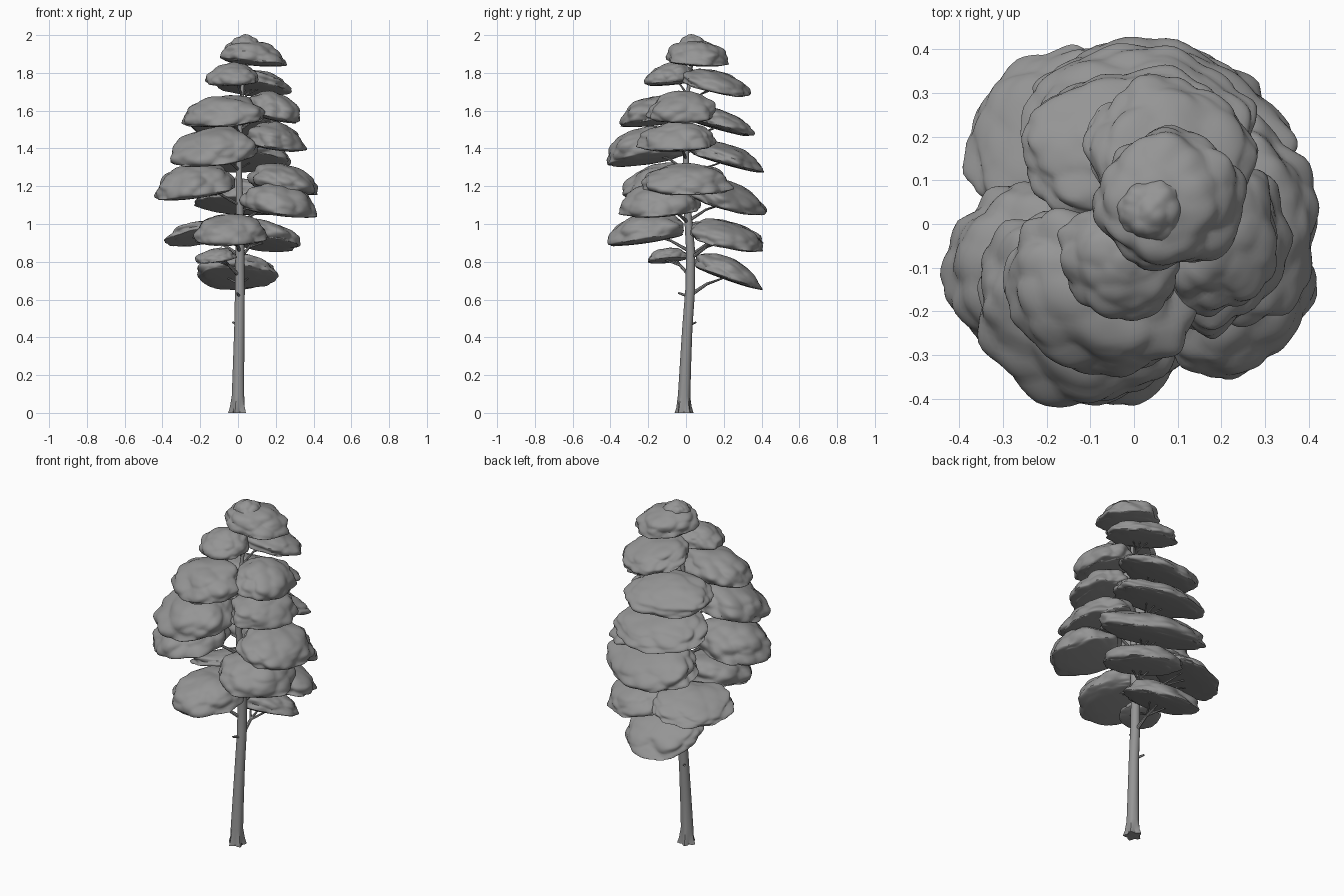
import bpy, bmesh, math
from mathutils import Vector, noise

cube = bpy.data.objects.get("Cube")
if cube:
    bpy.data.objects.remove(cube, do_unlink=True)

gray = bpy.data.materials.new("matte gray")
gray.use_nodes = True
gray.diffuse_color = (0.3, 0.3, 0.3, 1)
gray.node_tree.nodes["Principled BSDF"].inputs["Base Color"].default_value = (0.3, 0.3, 0.3, 1)


def finish(bm, name, angle):
    mesh = bpy.data.meshes.new(name)
    bm.to_mesh(mesh)
    bm.free()
    mesh.materials.append(gray)
    obj = bpy.data.objects.new(name, mesh)
    bpy.context.collection.objects.link(obj)
    bpy.ops.object.select_all(action='DESELECT')
    obj.select_set(True)
    bpy.context.view_layer.objects.active = obj
    bpy.ops.object.shade_smooth_by_angle(angle=math.radians(angle))


def tube(bm, path, radii, sides=8, flare=0.0):
    """Sweep a round section along a path, with root lobes near the ground."""
    rings = []
    for i, p in enumerate(path):
        along = (path[min(i + 1, len(path) - 1)] - path[max(i - 1, 0)]).normalized()
        u = along.cross(Vector((0, 1, 0.01))).normalized()
        w = along.cross(u)
        ring = []
        for k in range(sides):
            a = math.tau * k / sides
            r = radii[i] * (1 + flare * math.cos(5 * a) * max(0, 1 - p.z / 0.08))
            ring.append(bm.verts.new(p + r * (math.cos(a) * u + math.sin(a) * w)))
        rings.append(ring)
    for a, b in zip(rings, rings[1:]):
        for k in range(sides):
            n = (k + 1) % sides
            bm.faces.new((a[k], a[n], b[n], b[k]))
    bm.faces.new(rings[0][::-1])
    bm.faces.new(rings[-1])
    bmesh.ops.recalc_face_normals(bm, faces=bm.faces)


# Trunk: gently bent, flared at the roots
TRUNK = [(0, -.01, 0, .042), (0, -.01, .03, .037), (0, -.01, .09, .033), (.003, -.003, .25, .03),
         (.007, .007, .45, .027), (.01, .022, .65, .026), (.01, .025, .85, .024),
         (.01, .01, 1.05, .02), (.005, 0, 1.25, .017), (.01, 0, 1.5, .013),
         (.025, .015, 1.75, .009), (.04, .04, 1.95, .004)]
bm = bmesh.new()
tube(bm, [Vector(t[:3]) for t in TRUNK], [t[3] for t in TRUNK], 20, 0.25)
finish(bm, "trunk", 40)


def trunk_at(z):
    for a, b in zip(TRUNK, TRUNK[1:]):
        if a[2] <= z <= b[2]:
            return Vector(a[:3]).lerp(Vector(b[:3]), (z - a[2]) / (b[2] - a[2]))
    return Vector(TRUNK[-1][:3])


def foliage_pad(name, seed, x, y, low, high, radial, across, slope):
    """Billowy dome with a flattened underside, drooping away from the trunk."""
    bm = bmesh.new()
    bmesh.ops.create_icosphere(bm, subdivisions=5, radius=1)
    out = Vector((x, y, 0)).normalized()
    side = Vector((-out.y, out.x, 0))
    droop = slope * radial
    dome = (high - low - droop) / 1.15
    base = Vector((x, y, low + 0.9 * droop + 0.22 * dome))
    shift = Vector((seed * 7.3, seed * 3.1, seed * 5.7))
    for v in bm.verts:
        d = v.co.copy()
        puff = noise.voronoi(d * 1.9 + shift)[0][0]
        r = 1.1 - 0.2 * puff + 0.12 * noise.noise(d * 1.5 + shift) + 0.03 * noise.noise(d * 4 + shift)
        flat = (out * d.x * radial + side * d.y * across) * r
        if d.z > 0:
            lift = dome * (0.4 + 0.55 * r) * d.z
        else:
            lift = -0.28 * dome * math.sqrt(-d.z)
        v.co = base + flat + Vector((0, 0, lift - slope * flat.dot(out)))
    finish(bm, name, 45)


def branch(name, x, y, low, high):
    """Limb that leaves the trunk, sweeps out and forks below a pad."""
    tip = Vector((x, y, low + 0.4 * (high - low)))
    start = trunk_at(tip.z - 0.1)
    bend = start.lerp(tip, 0.45) + Vector((0, 0, 0.015))
    thick = 0.014 - 0.004 * tip.z
    bm = bmesh.new()
    tube(bm, [start, start.lerp(bend, .5), bend, tip], [thick, thick * .85, thick * .7, thick * .3])
    side = (tip - start).cross(Vector((0, 0, 1))) * 0.35
    for s in (-1, 1):
        end = tip + side * s
        tube(bm, [bend, bend.lerp(end, .5), end], [thick * .6, thick * .45, thick * .2], 6)
    finish(bm, name, 40)


# Pads: centre x, centre y, bottom, top, half width outward, half width across, droop
PADS = [
    (0, .22, .65, .83, .18, .21, .35), (-.12, -.1, .79, .87, .1, .11, .15),
    (-.04, -.21, .88, 1.06, .2, .19, .15), (.12, .21, .85, 1.02, .18, .21, .25),
    (-.19, .21, .88, 1.01, .17, .21, .3),
    (.22, -.14, 1.03, 1.22, .19, .21, .15), (.06, .22, 1.04, 1.23, .18, .3, .3),
    (-.23, -.12, 1.12, 1.32, .2, .21, .15), (.24, .0, 1.15, 1.32, .18, .23, .15),
    (-.13, -.2, 1.3, 1.51, .2, .25, .2), (.01, .21, 1.27, 1.43, .19, .26, .28),
    (.2, -.05, 1.38, 1.54, .14, .2, .15),
    (-.08, -.16, 1.51, 1.68, .18, .22, .15), (.19, -.02, 1.53, 1.7, .14, .18, .2),
    (-.02, .18, 1.46, 1.61, .17, .24, .28),
    (-.03, -.08, 1.73, 1.85, .13, .14, .1), (.08, .16, 1.67, 1.81, .17, .19, .25),
    (.08, .055, 1.83, 1.97, .165, .165, .12),
]
for i, (x, y, low, high, radial, across, slope) in enumerate(PADS):
    foliage_pad(f"foliage_pad_{i + 1}", i + 1, x, y, low, high, radial, across, slope)
    branch(f"branch_{i + 1}", x, y, low, high)
foliage_pad("foliage_tip", 31, .04, .035, 1.89, 2.0, .085, .085, 0)

# Broken twig stubs on the bare trunk
for name, z, dx, dy in (("upper_stub", .615, -.015, -.06), ("lower_stub", .46, -.035, .045)):
    bm = bmesh.new()
    foot = trunk_at(z)
    tube(bm, [foot, foot + Vector((dx, dy, .02))], [.009, .005], 6)
    finish(bm, name, 40)
